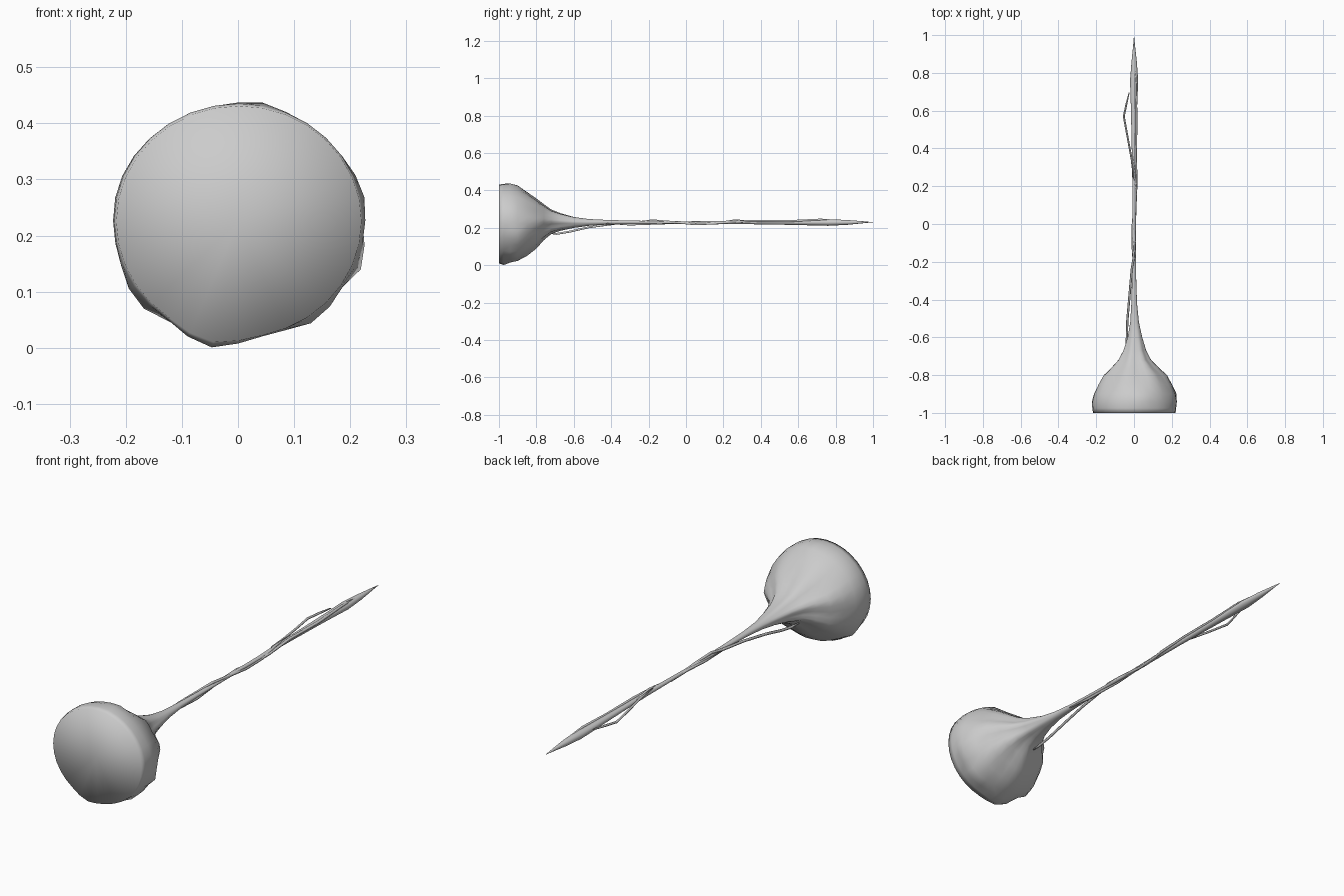
import bpy, bmesh, math
from mathutils import Vector

skin = bpy.data.materials.new("pale grey skin")
skin.diffuse_color = (0.6, 0.6, 0.6, 1)
SIDES = 32


def finish(bm, name):
    bmesh.ops.recalc_face_normals(bm, faces=bm.faces)
    mesh = bpy.data.meshes.new(name)
    bm.to_mesh(mesh)
    bm.free()
    for p in mesh.polygons:
        p.use_smooth = True
    mesh.materials.append(skin)
    obj = bpy.data.objects.new(name, mesh)
    bpy.context.collection.objects.link(obj)


def loft(name, rings, caps):
    """Skin a list of point rings, closing both ends on the cap points."""
    bm = bmesh.new()
    rows = [[bm.verts.new(p) for p in r] for r in rings]
    n = len(rows[0])
    for a, b in zip(rows, rows[1:]):
        for i in range(n):
            j = (i + 1) % n
            bm.faces.new((a[i], a[j], b[j], b[i]))
    for row, tip in ((rows[0], caps[0]), (rows[-1], caps[1])):
        v = bm.verts.new(tip)
        for i in range(n):
            bm.faces.new((row[i], row[(i + 1) % n], v))
    finish(bm, name)


# Bulb and taproot: y, left x, right x, bottom z, top z
PROFILE = [
    (-1.00, -.217, .220, .019, .431), (-.975, -.221, .222, .018, .435),
    (-.94, -.223, .222, .019, .434), (-.90, -.213, .217, .024, .424),
    (-.85, -.190, .198, .052, .392), (-.80, -.160, .168, .092, .355),
    (-.76, -.118, .124, .138, .324), (-.72, -.082, .086, .170, .296),
    (-.67, -.056, .062, .186, .277), (-.60, -.034, .043, .200, .258),
    (-.52, -.020, .026, .211, .247), (-.42, -.014, .016, .218, .242),
    (-.30, -.011, .012, .221, .239), (-.15, -.008, .010, .222, .236),
    (.00, -.007, .008, .221, .235), (.15, -.008, .012, .219, .236),
    (.30, -.010, .010, .220, .240), (.45, -.013, .013, .218, .240),
    (.60, -.016, .016, .215, .242), (.76, -.021, .022, .211, .246),
    (.86, -.013, .015, .216, .242), (.94, -.005, .006, .224, .236),
]
# Lumps on the bulb: angle in degrees, height, y position, angular width
LUMPS = [(80, .010, -.92, 11), (-20, .022, -.90, 12), (-53, .018, -.92, 13),
         (-103, .022, -.975, 15), (-138, .016, -.93, 14), (12, .008, -.93, 16)]


def root_ring(y, left, right, low, high):
    ring = []
    flute = .07 * math.exp(-((y + .73) / .11) ** 2)
    for i in range(SIDES):
        a = 2 * math.pi * i / SIDES
        c, s = math.cos(a), math.sin(a)
        bump = 0
        for deg, height, pos, width in LUMPS:
            d = (math.degrees(a) - deg + 180) % 360 - 180
            bump += height * math.exp(-(d / width) ** 2 - ((y - pos) / .035) ** 2)
        k = 1 + flute * math.sin(7 * a + 1)
        x = (left + right) / 2 + (right - left) / 2 * c * k + bump * c
        z = (low + high) / 2 + (high - low) / 2 * s * k + bump * s
        ring.append((x, y, z))
    return ring


loft("bulb_and_taproot", [root_ring(*p) for p in PROFILE],
     ((0, -1, .225), (0, 1, .23)))


def strand(name, path, radius):
    """Thin six-sided side root along a path, tapering at the ends."""
    rings = []
    for k, (x, y, z) in enumerate(path):
        r = radius * (.5 if k in (0, len(path) - 1) else 1)
        rings.append([(x + r * math.cos(i * math.pi / 3), y,
                       z + r * math.sin(i * math.pi / 3)) for i in range(6)])
    loft(name, rings, (Vector(path[0]), Vector(path[-1])))


# Side roots winding along the taproot
strand("lower_side_root", [
    (-.045, -.74, .172), (-.038, -.69, .168), (-.038, -.62, .180),
    (-.036, -.52, .203), (-.024, -.38, .222), (-.012, -.24, .232),
    (-.002, -.18, .240), (.004, -.08, .232), (.006, .05, .219),
    (.010, .16, .224), (.004, .26, .240), (-.008, .36, .236)], .006)
strand("upper_side_root", [
    (-.003, .24, .240), (-.012, .34, .236), (-.034, .46, .230),
    (-.054, .57, .228), (-.040, .635, .232), (-.026, .695, .234)], .005)
strand("twisted_root", [
    (.012, -.45, .226), (.006, -.3, .218), (-.007, -.12, .224),
    (-.006, 0, .230), (.003, .1, .221), (.013, .2, .228),
    (.010, .35, .238), (.012, .55, .236), (.010, .72, .244),
    (.006, .84, .238)], .006)
